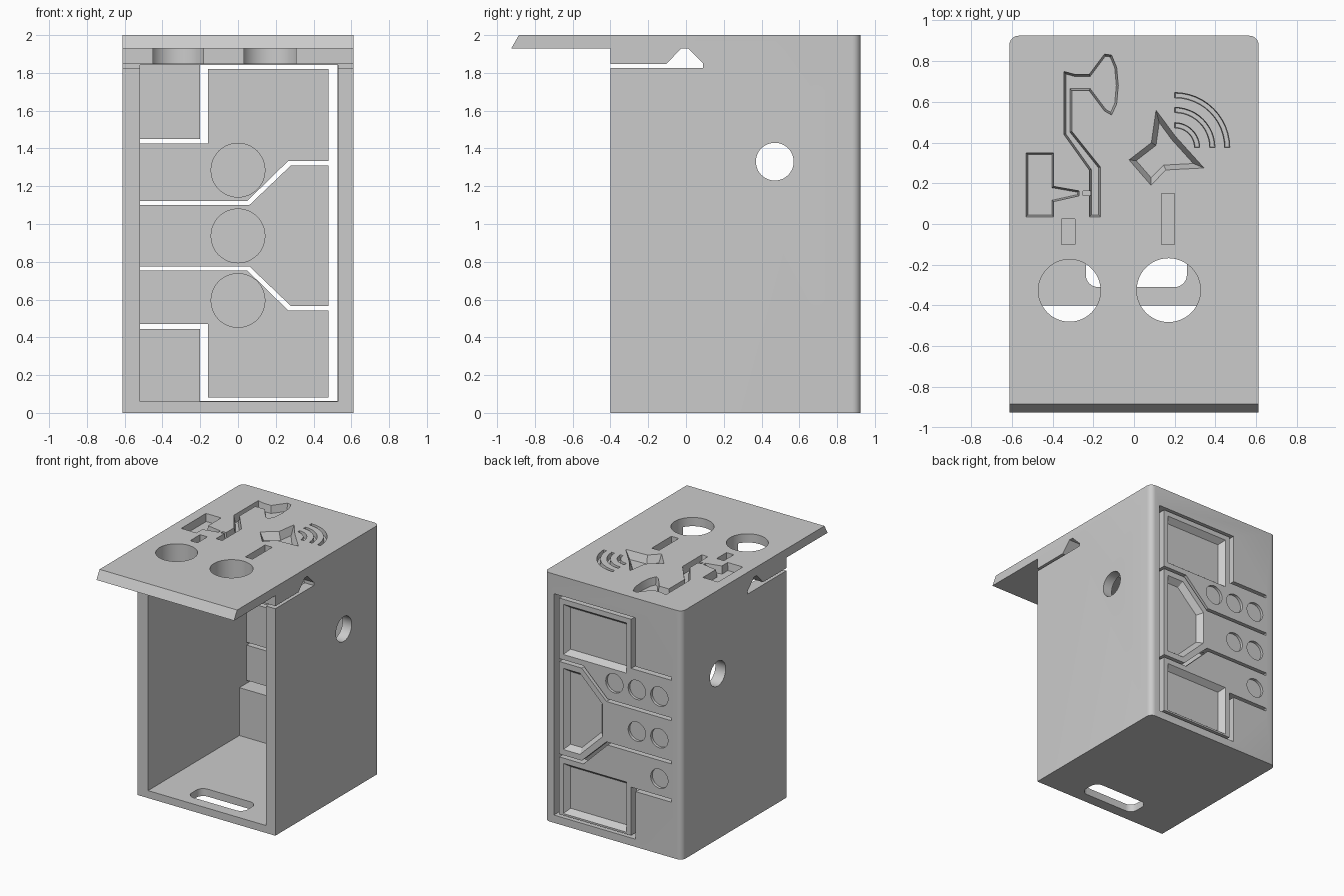
import bpy
import bmesh
from math import cos, sin, pi
from mathutils import Vector

cube = bpy.data.objects.get("Cube")
if cube:
    bpy.data.objects.remove(cube, do_unlink=True)

grey = bpy.data.materials.new("plain_grey")
grey.use_nodes = True
grey.diffuse_color = (0.6, 0.6, 0.6, 1)
grey.node_tree.nodes["Principled BSDF"].inputs["Base Color"].default_value = (0.6, 0.6, 0.6, 1)


def inset(points, d):
    """Move every side of an outline inwards by d."""
    pts = [Vector(p) for p in points]
    n = len(pts)
    area = sum(pts[i - 1].x * pts[i].y - pts[i].x * pts[i - 1].y for i in range(n))
    d = d if area > 0 else -d
    out = []
    for i, p in enumerate(pts):
        u = (p - pts[i - 1]).normalized()
        v = (pts[(i + 1) % n] - p).normalized()
        nu, nv = Vector((-u.y, u.x)), Vector((-v.y, v.x))
        out.append(p + (nu + nv) * d / max(0.3, 1 + nu.dot(nv)))
    return out


def prism(name, points, axis, start, end, taper=0.0):
    """Extrude an outline along an axis, narrowing it towards the end."""
    place = {"x": lambda p, h: (h, p[0], p[1]),
             "y": lambda p, h: (p[0], h, p[1]),
             "z": lambda p, h: (p[0], p[1], h)}[axis]
    bm = bmesh.new()
    far = inset(points, taper) if taper else points
    lower = [bm.verts.new(place(p, start)) for p in points]
    upper = [bm.verts.new(place(p, end)) for p in far]
    bm.faces.new(lower[::-1])
    bm.faces.new(upper)
    n = len(lower)
    for i in range(n):
        j = (i + 1) % n
        bm.faces.new((lower[i], lower[j], upper[j], upper[i]))
    bm.normal_update()
    if bm.calc_volume(signed=True) < 0:
        bmesh.ops.reverse_faces(bm, faces=bm.faces[:])
    mesh = bpy.data.meshes.new(name)
    bm.to_mesh(mesh)
    bm.free()
    mesh.materials.append(grey)
    obj = bpy.data.objects.new(name, mesh)
    bpy.context.collection.objects.link(obj)
    return obj


def rect(x0, x1, y0, y1):
    return [(x0, y0), (x1, y0), (x1, y1), (x0, y1)]


def circle(x, y, r, n=48):
    return [(x + r * cos(2 * pi * i / n), y + r * sin(2 * pi * i / n)) for i in range(n)]


def rounded(x0, x1, y0, y1, r, n=6):
    corners = [(x1 - r, y1 - r), (x0 + r, y1 - r), (x0 + r, y0 + r), (x1 - r, y0 + r)]
    return [(cx + r * cos((k + i / n) * pi / 2), cy + r * sin((k + i / n) * pi / 2))
            for k, (cx, cy) in enumerate(corners) for i in range(n + 1)]


def arc_band(cx, cy, r, w, n=12):
    angles = [pi / 2 * i / n for i in range(n + 1)]
    return ([(cx + (r + w) * cos(a), cy + (r + w) * sin(a)) for a in angles]
            + [(cx + (r - w) * cos(a), cy + (r - w) * sin(a)) for a in reversed(angles)])


def span(mesh):
    return sum(max(v.co[k] for v in mesh.vertices) - min(v.co[k] for v in mesh.vertices)
               for k in range(3)) if len(mesh.vertices) else 0


def cut(body, points, axis, start, end, taper=0.0):
    """Subtract a prism; try the next solver if the outer size is not kept."""
    cutter = prism("cutter", points, axis, start, end, taper)
    cutter.hide_render = True
    before = body.data.copy()
    bpy.context.view_layer.objects.active = body
    for solver in ("EXACT", "MANIFOLD", "FLOAT"):
        mod = body.modifiers.new("cut", "BOOLEAN")
        mod.operation = "DIFFERENCE"
        mod.solver = solver
        mod.object = cutter
        bpy.ops.object.modifier_apply(modifier=mod.name)
        if abs(span(body.data) - span(before)) < 0.01:
            break
        body.data = before.copy()
    bpy.data.objects.remove(cutter, do_unlink=True)


# Housing: side outline with overhanging lid, side slit and notch
BACK, INNER = 0.925, 0.85
side = [(-0.4, 0), (BACK, 0), (BACK, 2), (-0.885, 2), (-BACK, 1.93), (-0.4, 1.93),
        (-0.4, 1.846), (-0.105, 1.846), (-0.025, 1.93), (0.01, 1.93),
        (0.09, 1.85), (0.09, 1.825), (-0.4, 1.825)]
body = prism("housing", side, "x", -0.612, 0.612)
bm = bmesh.new()
bm.from_mesh(body.data)
corners = [e for e in bm.edges if all(v.co.y > 0.92 for v in e.verts)
           and abs(e.verts[0].co.z - e.verts[1].co.z) > 1]
bmesh.ops.bevel(bm, geom=corners, offset=0.045, segments=6, profile=0.5, affect="EDGES")
bm.to_mesh(body.data)
bm.free()

# Open cavity, floor slot and side holes
cut(body, rect(-0.52, 0.53, 0.06, 1.843), "y", -0.6, INNER)
cut(body, rounded(-0.237, 0.26, -0.31, -0.13, 0.06), "z", -0.1, 0.1)
cut(body, circle(0.47, 1.33, 0.1), "x", -0.8, 0.8)

# Lid: two round holes and two shallow marks
cut(body, circle(-0.317, -0.327, 0.153), "z", 1.7, 2.1)
cut(body, circle(0.17, -0.325, 0.157), "z", 1.7, 2.1)
cut(body, rect(-0.355, -0.29, -0.1, 0.025), "z", 2.1, 1.94)
cut(body, rect(0.135, 0.2, -0.1, 0.15), "z", 2.1, 1.94)

# Lid: engraved pictograms with sloping walls
plug = [(-0.53, 0.35), (-0.395, 0.35), (-0.395, 0.185), (-0.27, 0.163),
        (-0.27, 0.138), (-0.395, 0.11), (-0.395, 0.035), (-0.53, 0.035)]
lamp = [(-0.345, 0.75), (-0.29, 0.735), (-0.22, 0.735), (-0.145, 0.835), (-0.11, 0.83),
        (-0.085, 0.77), (-0.077, 0.68), (-0.085, 0.59), (-0.11, 0.535), (-0.145, 0.555),
        (-0.22, 0.655), (-0.305, 0.655), (-0.305, 0.455), (-0.165, 0.28),
        (-0.165, 0.035), (-0.22, 0.035), (-0.22, 0.265), (-0.345, 0.44)]
speaker = [(-0.025, 0.315), (0.083, 0.19), (0.157, 0.265), (0.345, 0.275),
           (0.205, 0.43), (0.108, 0.56), (0.085, 0.4)]
for outline, taper in ((plug, 0.008), (lamp, 0.01), (speaker, 0.025)):
    cut(body, outline, "z", 2.001, 1.94, taper)
cut(body, rect(-0.25, -0.19, 0.14, 0.163), "z", 2.1, 1.95)
for radius in (0.11, 0.185, 0.258):
    cut(body, arc_band(0.2, 0.375, radius, 0.013), "z", 2.001, 1.96, 0.003)

# Back wall: through slots that free three hinged keys
frame = [(-0.52, 1.45), (-0.2, 1.45), (-0.2, 1.842), (0.528, 1.842), (0.528, 0.062),
         (-0.2, 0.062), (-0.2, 0.445), (-0.52, 0.445), (-0.52, 0.47), (-0.16, 0.47),
         (-0.16, 0.082), (0.48, 0.082), (0.48, 1.82), (-0.16, 1.82),
         (-0.16, 1.425), (-0.52, 1.425)]
cut(body, frame, "y", 0.8, 1.0)
MID = 0.938


def flip(points):
    return [(x, 2 * MID - z) for x, z in points]


divider = [(-0.519, 1.1), (0.06, 1.1), (0.28, 1.31), (0.5, 1.31),
           (0.5, 1.333), (0.265, 1.333), (0.05, 1.123), (-0.519, 1.123)]
for outline in (divider, flip(divider)):
    cut(body, outline, "y", 0.79, 1.01)

# Key faces: recessed fields with sloping rims
field = rect(-0.12, 0.445, 1.375, 1.78)
hexagon = [(0.445, 1.265), (0.295, 1.265), (0.095, 1.07),
           (0.095, 0.806), (0.295, 0.611), (0.445, 0.611)]
for outline in (field, flip(field), hexagon):
    cut(body, outline, "y", 0.926, 0.88, 0.035)

# Key numbering: rows of three, two and one round dimples
for row, z in enumerate((1.265, 0.93, 0.605)):
    for column in range(3 - row):
        cut(body, circle(-0.41 + 0.2 * column, z, 0.077, 32), "y", 1.0, 0.903)

# Inner parts: corner blocks and round pressure pads
parts = [body]
for name, z0, z1 in (("upper_corner_block", 1.45, 1.86), ("lower_corner_block", 0.05, 0.445)):
    parts.append(prism(name, rect(-0.54, -0.2, z0, z1), "y", 0.76, 0.87))
for i, z in enumerate((1.285, 0.937, 0.595)):
    parts.append(prism("pressure_pad_%d" % (i + 1), circle(0, z, 0.145), "y", 0.8, 0.86))

# Smooth the round walls, keep the edges crisp
bpy.ops.object.select_all(action="DESELECT")
for obj in parts:
    obj.select_set(True)
bpy.context.view_layer.objects.active = body
bpy.ops.object.shade_smooth_by_angle()
